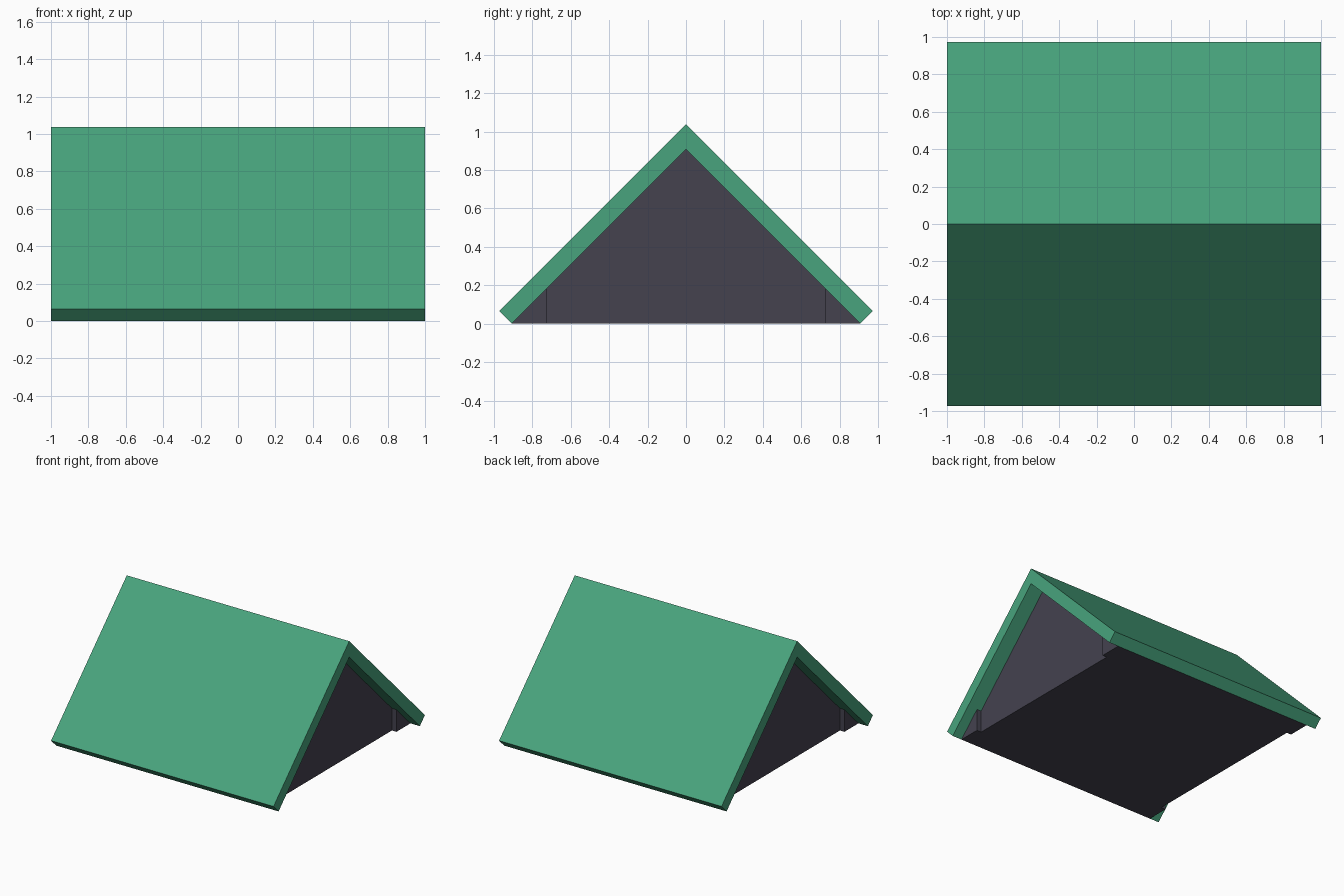
import bpy, bmesh

if "Cube" in bpy.data.objects:
    bpy.data.objects.remove(bpy.data.objects["Cube"])

def material(name, rgb):
    m = bpy.data.materials.new(name)
    m.diffuse_color = (*rgb, 1)
    m.use_nodes = True
    m.node_tree.nodes["Principled BSDF"].inputs["Base Color"].default_value = m.diffuse_color
    return m

green = material("roof green", (0.065, 0.37, 0.205))
slate = material("dark slate", (0.058, 0.054, 0.078))

def prism(name, profile, half_len, mat):
    """Extrude a closed (y, z) profile along x, centred on x = 0."""
    bm = bmesh.new()
    face = bm.faces.new([bm.verts.new((-half_len, y, z)) for y, z in profile])
    ext = bmesh.ops.extrude_face_region(bm, geom=[face])
    moved = [v for v in ext["geom"] if isinstance(v, bmesh.types.BMVert)]
    bmesh.ops.translate(bm, verts=moved, vec=(2 * half_len, 0, 0))
    bmesh.ops.recalc_face_normals(bm, faces=bm.faces)
    me = bpy.data.meshes.new(name)
    bm.to_mesh(me)
    bm.free()
    me.materials.append(mat)
    ob = bpy.data.objects.new(name, me)
    bpy.context.collection.objects.link(ob)
    return ob

INNER = 0.907              # half width and height under the roof
OUT_Y, OUT_Z = 0.972, 0.065  # outer eave corner
RIDGE = OUT_Y + OUT_Z
POST_Y = 0.727             # inner side of the eave beams

# two roof slabs, mitred at the ridge
for side, name in ((-1, "front_roof_slope"), (1, "back_roof_slope")):
    prism(name, [(0, INNER), (side * INNER, 0),
                 (side * OUT_Y, OUT_Z), (0, RIDGE)], 1.0, green)

# gable body, set back under the roof ends
prism("gable_body", [(-INNER, 0), (INNER, 0), (0, INNER)], 0.875, slate)

# eave beams, standing slightly proud of the gables
for side, name in ((-1, "front_eave_beam"), (1, "back_eave_beam")):
    prism(name, [(side * POST_Y, 0), (side * INNER, 0),
                 (side * POST_Y, INNER - POST_Y)], 0.915, slate)
